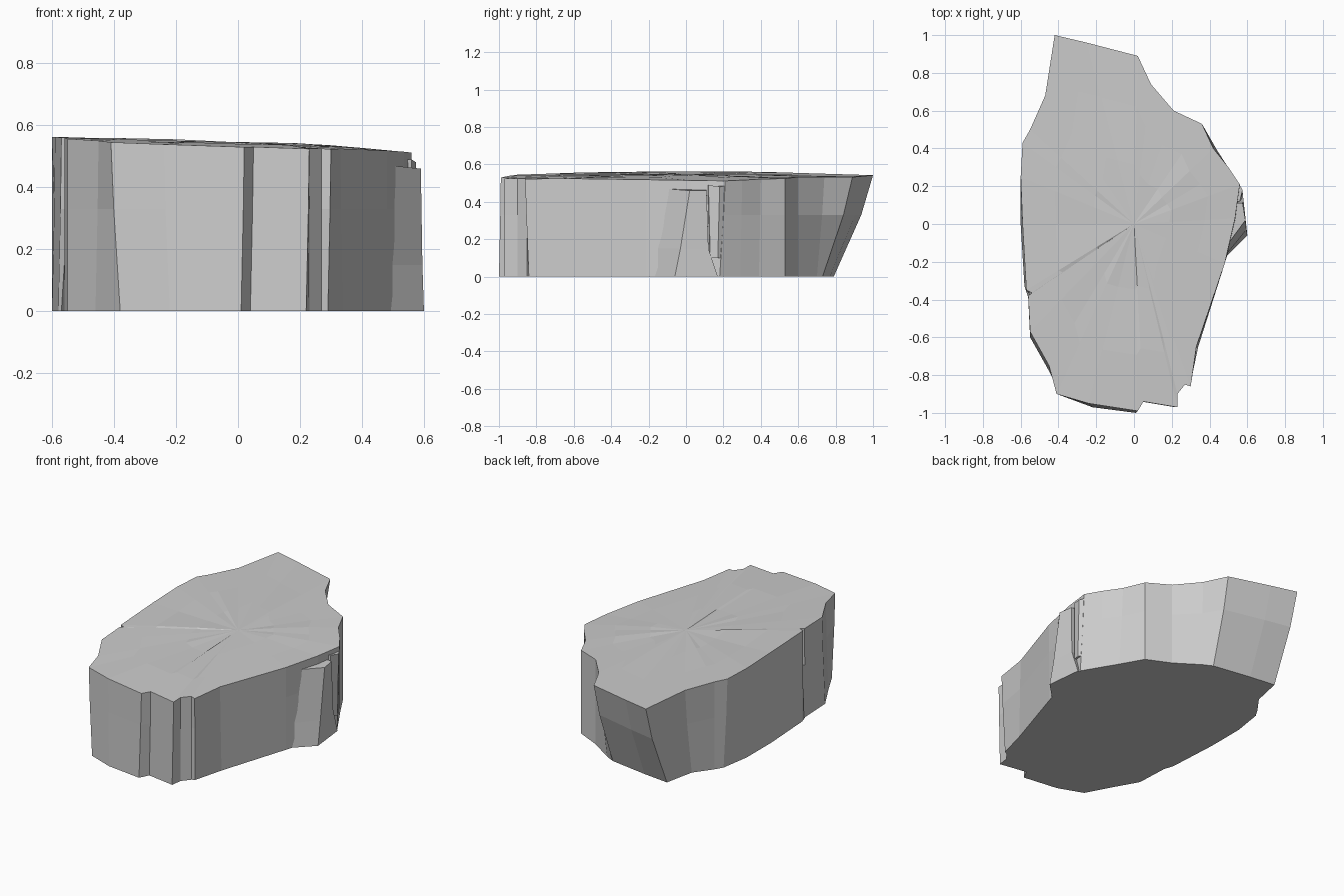
import bpy, bmesh, random
random.seed(4)

# Outline stations, clockwise from the back left corner: bottom x, y, top x, y
STATIONS = [
    (-.42, .79, -.42, 1.0), (-.25, .77, -.25, .96), (0, .73, .02, .89),
    (.06, .70, .09, .74), (.21, .60, .21, .60), (.36, .53, .36, .53),
    (.44, .39, .42, .40), (.50, .29, .50, .30), (.565, .18, .56, .21),
    (.55, .02, .535, .03), (.48, -.21, .48, -.21), (.34, -.65, .33, -.65),
    (.29, -.84, .30, -.86), (.27, -.85, .27, -.85), (.23, -.90, .23, -.90),
    (.22, -.97, .23, -.97), (.04, -.94, .05, -.94), (.01, -1.0, .02, -.99),
    (-.22, -.97, -.24, -.95), (-.38, -.91, -.41, -.90), (-.46, -.76, -.45, -.75),
    (-.55, -.60, -.55, -.57), (-.56, -.39, -.56, -.38), (-.57, -.36, -.54, -.365),
    (-.58, -.33, -.57, -.35), (-.60, .0, -.59, .0), (-.60, .25, -.60, .25),
    (-.57, .44, -.59, .43), (-.54, .49, -.55, .50), (-.46, .60, -.47, .68),
]


def top_z(x, y):
    """Gently crowned top that falls away to the right."""
    return .545 - .03 * x - .05 * max(0, x - .25) - .015 * y * y


def lofted(name, rings, centre=None):
    """Skin closed rings; cap the bottom, and fan the top to a centre if given."""
    bm = bmesh.new()
    loops = [[bm.verts.new(p) for p in r] for r in rings]
    n = len(rings[0])
    for a, b in zip(loops, loops[1:]):
        for i in range(n):
            j = (i + 1) % n
            bm.faces.new((a[i], a[j], b[j], b[i]))
    bm.faces.new(loops[0])
    if centre:
        c = bm.verts.new(centre)
        for i in range(n):
            bm.faces.new((loops[-1][i], loops[-1][(i + 1) % n], c))
    else:
        bm.faces.new(loops[-1])
    bmesh.ops.recalc_face_normals(bm, faces=bm.faces)
    me = bpy.data.meshes.new(name)
    bm.to_mesh(me)
    bm.free()
    ob = bpy.data.objects.new(name, me)
    bpy.context.collection.objects.link(ob)
    return ob


# Main slab: base, chipped middle, rim, then uneven inner rings on the top
base = [(a, b, 0) for a, b, c, d in STATIONS]
middle = [(a + .7 * (c - a), b + .7 * (d - b), .33) for a, b, c, d in STATIONS]
rim = [(c, d, top_z(c, d)) for a, b, c, d in STATIONS]
inner = []
for s in (.7, .35):
    inner.append([(x * s, y * s, top_z(x * s, y * s) + random.uniform(-.005, .004))
                  for x, y, z in rim])
lofted("rock_slab", [base, middle, rim] + inner, (0, 0, .545))

# Ledge jutting from the right side below the rim
lofted("side_ledge", [
    [(.45, -.21, 0), (.60, -.06, 0), (.575, .17, 0), (.45, .12, 0)],
    [(.45, -.21, .15), (.595, -.03, .15), (.58, .12, .15), (.45, .12, .15)],
    [(.45, -.17, .475), (.59, .02, .46), (.575, .11, .46), (.45, .11, .475)],
])

# Thin flake standing behind the ledge
lofted("side_flake", [
    [(.50, .11, .1), (.57, .13, .1), (.575, .17, .1), (.52, .24, .1)],
    [(.50, .11, .49), (.56, .12, .49), (.575, .18, .48), (.54, .24, .49)],
])
